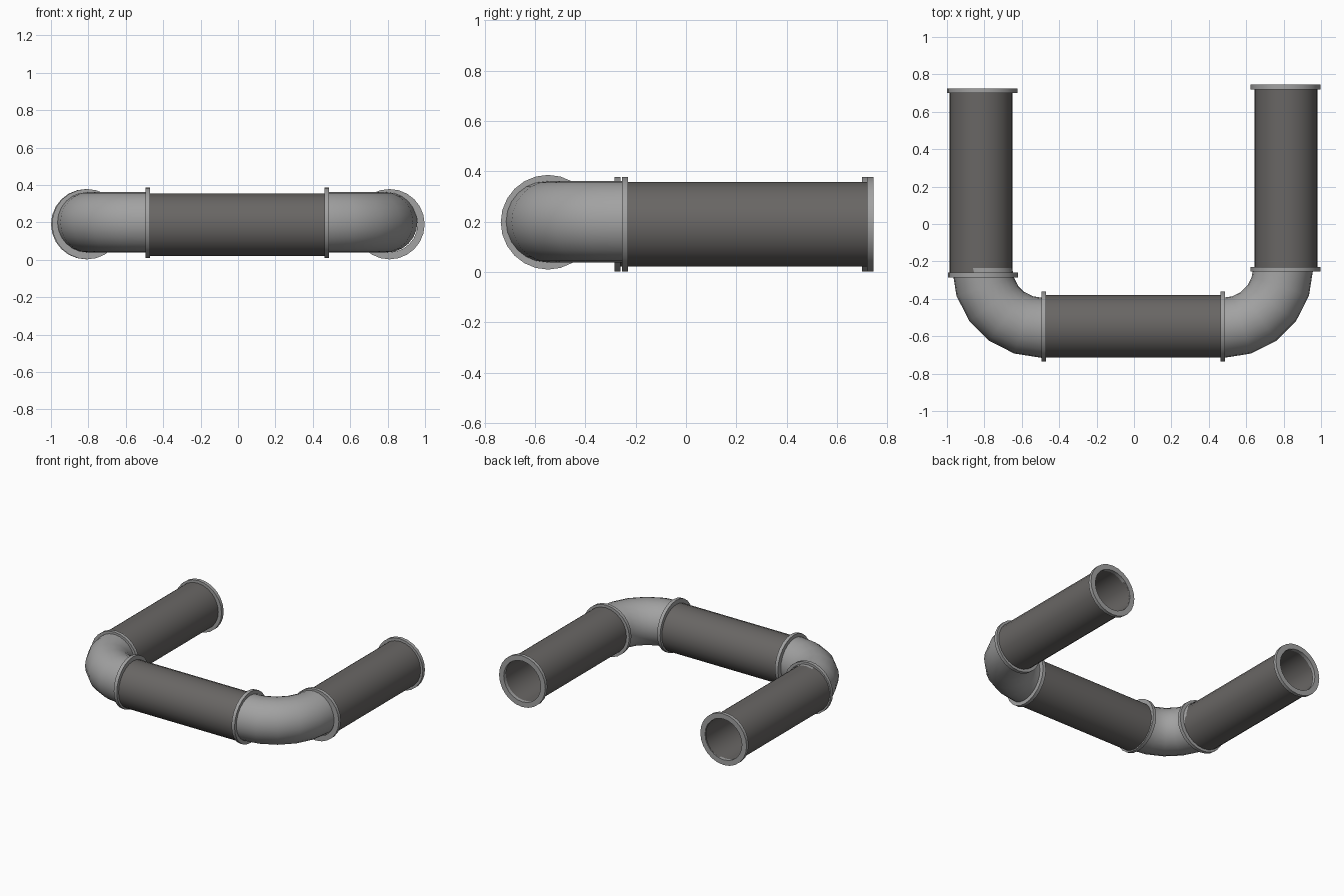
import bpy, bmesh
from math import sin, cos, pi, radians
from mathutils import Vector

if "Cube" in bpy.data.objects:
    bpy.data.objects.remove(bpy.data.objects["Cube"])

SIDES = 24


def material(name, rgb):
    m = bpy.data.materials.new(name)
    m.diffuse_color = (*rgb, 1)
    m.use_nodes = True
    m.node_tree.nodes["Principled BSDF"].inputs["Base Color"].default_value = m.diffuse_color
    return m


DARK = material("dark_pipe_metal", (0.14, 0.133, 0.128))
LIGHT = material("fitting_metal", (0.36, 0.36, 0.36))


def add_rings(bm, rings):
    """Skin a list of (centre, axis, radius) rings; return vertex rings."""
    out = []
    for centre, axis, r in rings:
        side = Vector((0, 0, 1)).cross(axis).normalized()
        out.append([bm.verts.new(centre + side * r * cos(2 * pi * i / SIDES)
                                 + Vector((0, 0, r * sin(2 * pi * i / SIDES))))
                    for i in range(SIDES)])
    return out


def skin(name, rings, mat, closed):
    bm = bmesh.new()
    v = add_rings(bm, rings)
    n = len(v)
    for k in range(n if closed else n - 1):
        a, b = v[k], v[(k + 1) % n]
        for i in range(SIDES):
            j = (i + 1) % SIDES
            bm.faces.new((a[i], a[j], b[j], b[i]))
    bmesh.ops.recalc_face_normals(bm, faces=bm.faces)
    me = bpy.data.meshes.new(name)
    bm.to_mesh(me)
    bm.free()
    me.materials.append(mat)
    ob = bpy.data.objects.new(name, me)
    bpy.context.collection.objects.link(ob)
    bpy.context.view_layer.objects.active = ob
    ob.select_set(True)
    bpy.ops.object.shade_smooth_by_angle(angle=radians(35))
    ob.select_set(False)
    return ob


def tube(name, start, end, outer, inner, mat):
    """Hollow straight tube with flat annular ends."""
    p, q = Vector(start), Vector(end)
    d = (q - p).normalized()
    return skin(name, [(p, d, outer), (q, d, outer), (q, d, inner), (p, d, inner)], mat, True)


def elbow(name, cx, cy, z, sign):
    """Quarter bend in five straight steps."""
    rings = []
    for k in range(6):
        a = radians(18 * k)
        pos = Vector((cx + sign * 0.32 * cos(a), cy - 0.32 * sin(a), z))
        rings.append((pos, Vector((-sign * sin(a), -cos(a), 0)), 0.161))
    return skin(name, rings, LIGHT, False)


# straight pipes
tube("left_pipe", (-0.818, -0.265, 0.19), (-0.818, 0.72, 0.19), 0.168, 0.152, DARK)
tube("right_pipe", (0.813, -0.245, 0.19), (0.813, 0.74, 0.19), 0.168, 0.152, DARK)
tube("middle_pipe", (-0.48, -0.547, 0.187), (0.475, -0.547, 0.187), 0.168, 0.152, DARK)

# bends
elbow("left_elbow", -0.492, -0.235, 0.2, -1)
elbow("right_elbow", 0.478, -0.235, 0.2, 1)

# flange collars: start point, end point
flanges = {
    "left_end_flange": ((-0.812, 0.7, 0.19), (-0.812, 0.725, 0.19)),
    "right_end_flange": ((0.81, 0.72, 0.19), (0.81, 0.745, 0.19)),
    "left_elbow_flange": ((-0.807, -0.285, 0.19), (-0.807, -0.26, 0.19)),
    "right_elbow_flange": ((0.81, -0.255, 0.19), (0.81, -0.23, 0.19)),
    "middle_left_flange": ((-0.495, -0.548, 0.198), (-0.47, -0.548, 0.198)),
    "middle_right_flange": ((0.462, -0.548, 0.198), (0.487, -0.548, 0.198)),
}
for name, (a, b) in flanges.items():
    tube(name, a, b, 0.188, 0.15, LIGHT)
